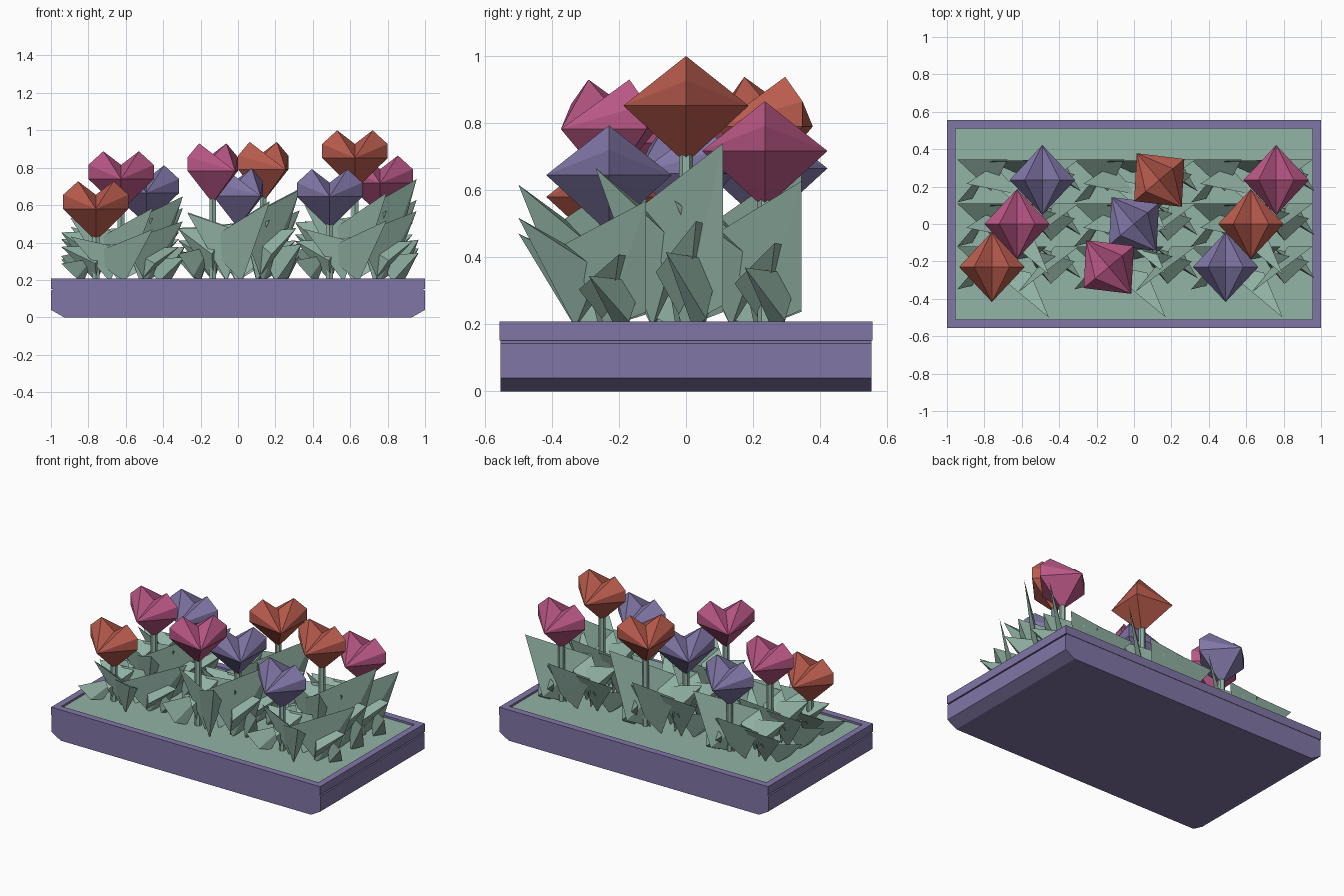
import bpy
import bmesh
from math import radians
from mathutils import Vector, Matrix

cube = bpy.data.objects.get("Cube")
if cube:
    bpy.data.objects.remove(cube, do_unlink=True)


def material(name, color):
    mat = bpy.data.materials.new(name)
    mat.use_nodes = True
    mat.diffuse_color = (*color, 1)
    mat.node_tree.nodes["Principled BSDF"].inputs["Base Color"].default_value = (*color, 1)
    return mat


GREEN = material("sage green", (0.29, 0.453, 0.381))
PURPLE = material("dusty purple", (0.216, 0.181, 0.381))
PINK = material("rose pink", (0.479, 0.093, 0.231))
ORANGE = material("brick orange", (0.485, 0.105, 0.074))


def add_mesh(name, bm, mat):
    bmesh.ops.recalc_face_normals(bm, faces=bm.faces)
    mesh = bpy.data.meshes.new(name)
    bm.to_mesh(mesh)
    bm.free()
    mesh.materials.append(mat)
    obj = bpy.data.objects.new(name, mesh)
    bpy.context.collection.objects.link(obj)
    return obj


def box(name, low, high, mat):
    low, high = Vector(low), Vector(high)
    bm = bmesh.new()
    bmesh.ops.create_cube(bm, size=1, matrix=Matrix.Translation((low + high) / 2)
                          @ Matrix.Diagonal((*(high - low), 1)))
    return add_mesh(name, bm, mat)


# Planter body: front profile with chamfered lower ends and a groove under the rim
half = [(0.93, 0), (1, 0.04), (1, 0.143), (0.985, 0.152), (0.985, 0.17)]
profile = half + [(-x, z) for x, z in reversed(half)]
bm = bmesh.new()
face = bm.faces.new([bm.verts.new((x, -0.553, z)) for x, z in profile])
extruded = bmesh.ops.extrude_face_region(bm, geom=[face])["geom"]
bmesh.ops.translate(bm, vec=(0, 1.106, 0),
                    verts=[v for v in extruded if isinstance(v, bmesh.types.BMVert)])
add_mesh("planter_body", bm, PURPLE)

# Planter rim and soil
for side, name in ((-1, "right"), (1, "left")):
    xs = sorted((side * 0.955, side))
    box("rim_" + name, (xs[0], -0.556, 0.152), (xs[1], 0.556, 0.208), PURPLE)
for side, name in ((-1, "front"), (1, "back")):
    ys = sorted((side * 0.51, side * 0.556))
    box("rim_" + name, (-0.955, ys[0], 0.152), (0.955, ys[1], 0.208), PURPLE)
box("ground_cover", (-0.955, -0.51, 0.16), (0.955, 0.51, 0.195), GREEN)

# Faceted heart: a flat outline joined to a point at the front and the back
right_half = [(0.175, 0), (0.175, 0.075), (0.095, 0.148)]
outline = [(0, -0.172)] + right_half + [(0, 0.075)] + [(-x, z) for x, z in reversed(right_half)]


def heart(name, place, yaw, mat):
    bm = bmesh.new()
    ring = [bm.verts.new((x, 0, z)) for x, z in outline]
    for depth in (-0.187, 0.187):
        apex = bm.verts.new((0, depth, 0))
        for a, b in zip(ring, ring[1:] + ring[:1]):
            bm.faces.new((a, b, apex))
    bm.transform(Matrix.Translation(place) @ Matrix.Rotation(radians(yaw), 4, "Z"))
    add_mesh(name, bm, mat)


def stem(name, x, y, top):
    bm = bmesh.new()
    bmesh.ops.create_cone(bm, cap_ends=True, segments=6, radius1=0.021, radius2=0.021,
                          depth=top - 0.17,
                          matrix=Matrix.Translation((x, y, (top + 0.17) / 2)))
    add_mesh(name, bm, GREEN)


# Folded leaf shards: root, wing, tip, wing; heights are shares of the flower height
LEAVES = [
    # tall leaf leaning left
    ((0.13, -0.01, 0), (0.01, -0.13, 0.55), (0.33, 0.11, 0.83), (0.2, 0.11, 0.1)),
    # leaf reaching forward
    ((0.02, -0.1, 0), (-0.18, 0.02, 0.36), (0.17, -0.27, 0.72), (0.07, -0.03, 0.38)),
    # spreading leaves on the right
    ((-0.13, 0, 0), (-0.05, 0.11, 0.5), (-0.32, 0.11, 0.48), (-0.14, -0.06, 0.25)),
    ((-0.06, -0.03, 0), (0.02, -0.08, 0.45), (-0.27, -0.02, 0.62), (-0.12, 0.08, 0.3)),
    ((-0.2, -0.03, 0), (-0.15, 0.08, 0.32), (-0.32, -0.12, 0.25), (-0.24, -0.1, 0.05)),
    # spreading leaves on the left
    ((0.1, 0, 0), (0.04, 0.1, 0.45), (0.31, 0.03, 0.48), (0.18, -0.09, 0.25)),
    ((0.2, 0.02, 0), (0.12, 0.1, 0.3), (0.34, -0.06, 0.34), (0.27, 0.06, 0.04)),
    # leaf at the back
    ((-0.01, 0.04, 0), (-0.15, 0.1, 0.5), (0.16, 0.11, 0.55), (0.1, 0.06, 0.15)),
]


def leaves(name, x, y, height):
    bm = bmesh.new()
    for shard in LEAVES:
        a, b, c, d = [bm.verts.new((x + dx, y + dy, 0.19 + share * height))
                      for dx, dy, share in shard]
        for corners in ((a, b, c), (a, c, d), (b, d, c), (a, d, b)):
            bm.faces.new(corners)
    add_mesh(name, bm, GREEN)


# Rows from front to back, flowers from right to left
ROWS = [("front", -0.23, -0.135, ((ORANGE, 0.58), (PINK, 0.782), (PURPLE, 0.645))),
        ("middle", 0, 0, ((PINK, 0.74), (PURPLE, 0.65), (ORANGE, 0.852))),
        ("back", 0.235, 0.135, ((PURPLE, 0.665), (ORANGE, 0.79), (PINK, 0.717)))]
COLUMNS = [("right", -0.625, 0), ("center", 0, 40), ("left", 0.625, 0)]

for row, y, shift, flowers in ROWS:
    for (column, x, yaw), (mat, z) in zip(COLUMNS, flowers):
        label = row + "_" + column
        heart("flower_" + label, (x + shift, y, z), yaw, mat)
        stem("stem_" + label, x + shift, y, z - 0.13)
        leaves("leaves_" + label, x, y, z - 0.19)
